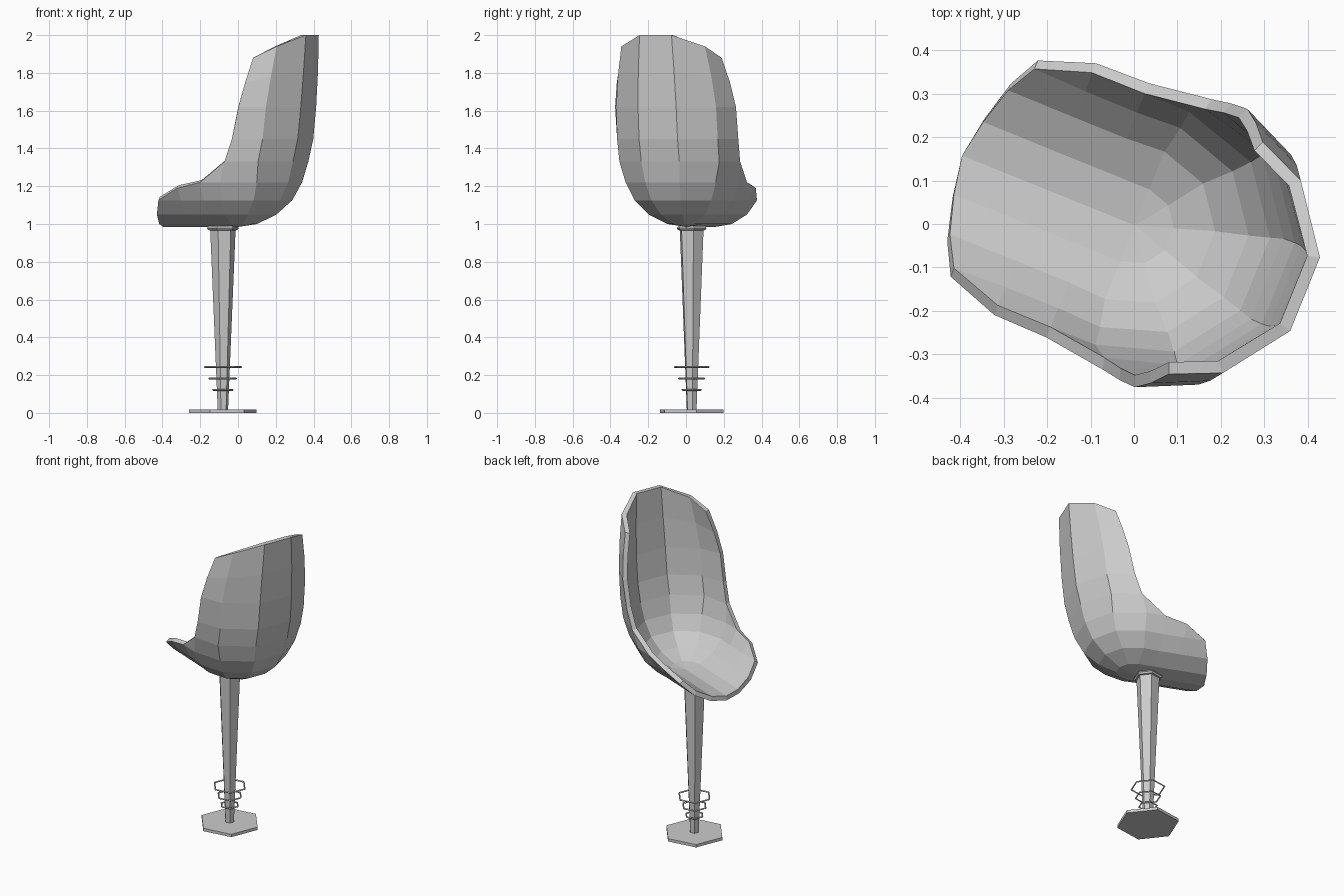
import bpy, bmesh
from math import sin, cos, radians
from mathutils import Matrix

if "Cube" in bpy.data.objects:
    bpy.data.objects.remove(bpy.data.objects["Cube"])

# The chair is turned on its pedestal: local +x points to the backrest
PLACE = Matrix.Translation((-0.08, 0.03, 0)) @ Matrix.Rotation(radians(-22), 4, 'Z')


def finish(name, bm):
    bm.transform(PLACE)
    me = bpy.data.meshes.new(name)
    bm.to_mesh(me)
    bm.free()
    ob = bpy.data.objects.new(name, me)
    bpy.context.collection.objects.link(ob)
    return ob


def hex_lathe(name, profile, closed=False):
    """Six-sided turned part from (radius, z) points; caps ends or closes the loop."""
    bm = bmesh.new()
    rings = [[bm.verts.new((r * cos(radians(30 + 60 * i)), r * sin(radians(30 + 60 * i)), z))
              for i in range(6)] for r, z in profile]
    pairs = list(zip(rings, rings[1:]))
    if closed:
        pairs.append((rings[-1], rings[0]))
    else:
        bm.faces.new(rings[0])
        bm.faces.new(rings[-1])
    for a, b in pairs:
        for i in range(6):
            j = (i + 1) % 6
            bm.faces.new((a[i], a[j], b[j], b[i]))
    bmesh.ops.recalc_face_normals(bm, faces=bm.faces)
    return finish(name, bm)


# Pedestal
hex_lathe("base_plate", [(0.181, 0), (0.181, 0.018)])
hex_lathe("pole", [(0.027, 0), (0.068, 0.975)])
hex_lathe("collar", [(0.062, 0.965), (0.078, 0.968), (0.085, 0.978), (0.075, 0.99), (0.062, 0.99)], True)
for n, (r, z) in enumerate([(0.053, 0.122), (0.073, 0.182), (0.098, 0.243)]):
    t = 0.005
    hex_lathe(f"ring_{n + 1}", [(r + t, z), (r, z + t), (r - t, z), (r, z - t)], True)

# Seat shell: nested U-shaped rings, from the seat centreline out to the top rim.
# Each: front x, width at front, width behind, bend centre, bend radius, z
seat_rings = [
    (-0.34, 0.0, 0.0, 0.09, 0.0, 0.985),
    (-0.324, 0.098, 0.098, 0.09, 0.098, 1.0),
    (-0.298, 0.195, 0.195, 0.09, 0.2, 1.05),
    (-0.26, 0.268, 0.265, 0.105, 0.27, 1.125),
]
# Backrest rings: side x, side y, bend centre, bend radius, z, rise to the middle
back_rings = [
    (0.11, 0.315, 0.11, 0.318, 1.22, 0),
    (0.144, 0.335, 0.109, 0.352, 1.33, 0),
    (0.19, 0.343, 0.134, 0.355, 1.45, 0),
    (0.228, 0.345, 0.154, 0.352, 1.62, 0),
    (0.258, 0.323, 0.188, 0.33, 1.75, 0.03),
    (0.289, 0.288, 0.23, 0.295, 1.88, 0.06),
]


def bend(c, r, z, rise=0):
    return [(c + r * cos(radians(a)), r * sin(radians(a)), z + rise * k)
            for k, a in ((1, 54), (2, 18))]


half = []
for xf, wf, wb, c, r, z in seat_rings:
    half.append([(xf, wf, z), (-0.132, wb, z), (-0.004, wb, z), (c, r, z)] + bend(c, r, z))
# fold the centreline ring's bend into one point
half[0][3:] = [(0.09, 0, 0.985)] * 3
front, arm1, arm2 = half[3][0], (-0.134, 0.312, 1.19), (-0.004, 0.315, 1.22)
for n, (sx, sy, c, r, z, rise) in enumerate(back_rings):
    arm = [front, arm1, arm2]          # armrest rim, shared by all higher rings
    half.append((arm if n < 2 else [None] * 3) + [(sx, sy, z)] + bend(c, r, z, rise))

bm = bmesh.new()
cache = {}


def vert(p):
    key = tuple(round(q, 5) + 0.0 for q in p)
    if key not in cache:
        cache[key] = bm.verts.new(key)
    return cache[key]


full = [row + [p and (p[0], -p[1], p[2]) for p in reversed(row)] for row in half]
for a, b in zip(full, full[1:]):
    for i in range(len(a) - 1):
        quad = (a[i], b[i], b[i + 1], a[i + 1])
        if None in quad:
            continue
        vs = list(dict.fromkeys(vert(p) for p in quad))
        if len(vs) > 2:
            bm.faces.new(vs)
bmesh.ops.recalc_face_normals(bm, faces=bm.faces)
# make the outside face outward (the bottom looks down)
bm.normal_update()
if min(bm.faces, key=lambda f: f.calc_center_median().z).normal.z > 0:
    bmesh.ops.reverse_faces(bm, faces=bm.faces)
shell = finish("seat_shell", bm)
mod = shell.modifiers.new("thickness", 'SOLIDIFY')
mod.thickness = 0.028
mod.offset = -1
mod.use_even_offset = True
